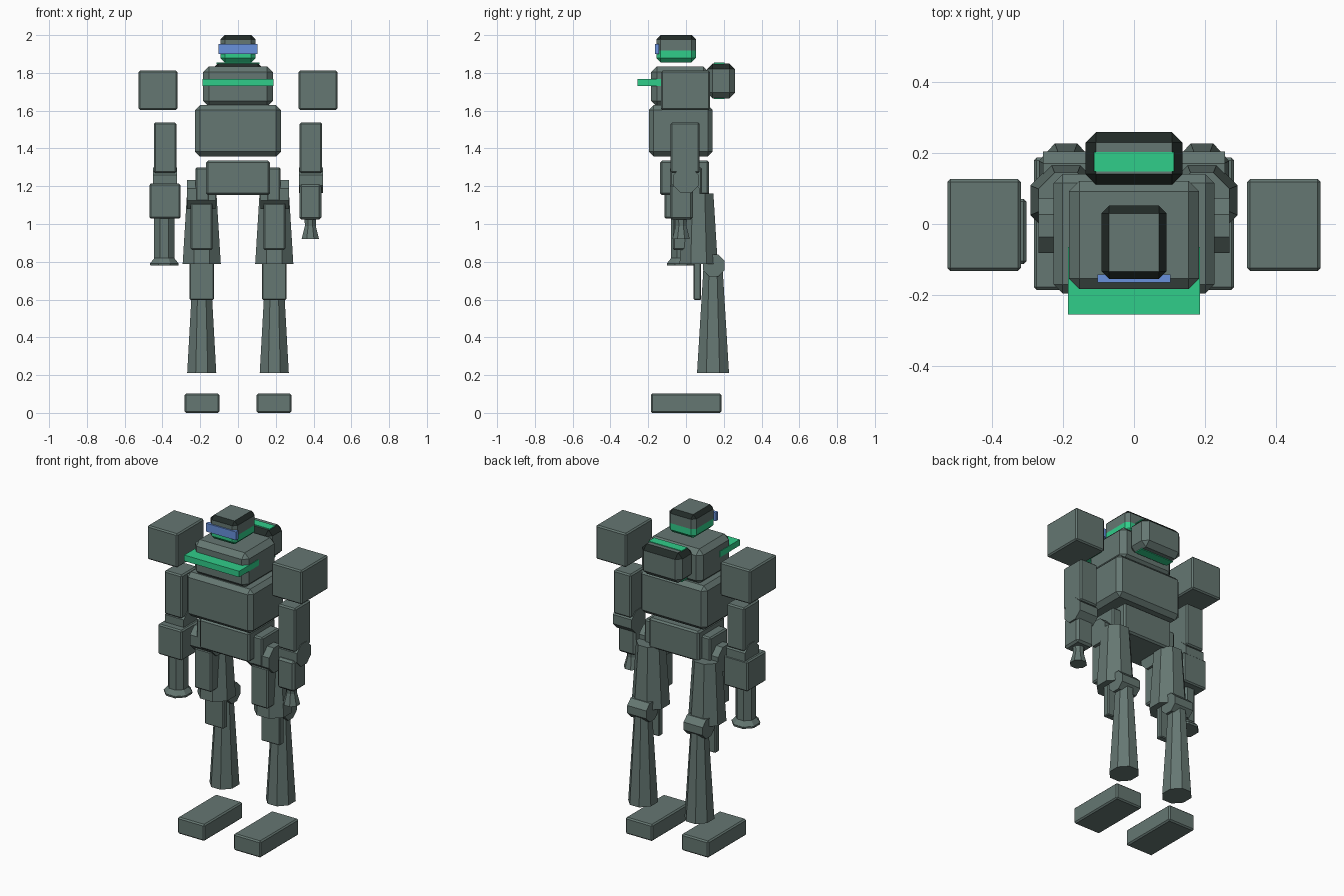
import bpy, bmesh, math
from mathutils import Matrix, Vector

if "Cube" in bpy.data.objects:
    bpy.data.objects.remove(bpy.data.objects["Cube"])


def material(name, rgb):
    m = bpy.data.materials.new(name)
    m.diffuse_color = (*rgb, 1)
    m.use_nodes = True
    m.node_tree.nodes["Principled BSDF"].inputs["Base Color"].default_value = m.diffuse_color
    return m


GREY = material("grey green armour", (0.130, 0.184, 0.168))
GREEN = material("bright green", (0.030, 0.610, 0.255))
BLUE = material("visor blue", (0.140, 0.285, 0.720))
DARK = material("dark trim", (0.016, 0.024, 0.021))


def finish(name, bm, mat):
    bmesh.ops.recalc_face_normals(bm, faces=bm.faces)
    mesh = bpy.data.meshes.new(name)
    bm.to_mesh(mesh)
    bm.free()
    mesh.materials.append(mat)
    ob = bpy.data.objects.new(name, mesh)
    bpy.context.collection.objects.link(ob)
    return ob


def box(name, x, y, z, mat=GREY, bevel=0.008, segments=1):
    """Chamfered box from (min, max) ranges."""
    bm = bmesh.new()
    lo, hi = (Vector(c) for c in zip(sorted(x), sorted(y), sorted(z)))
    bmesh.ops.create_cube(bm, size=1, matrix=Matrix.Translation((lo + hi) / 2) @ Matrix.Diagonal((*(hi - lo), 1)))
    if bevel:
        bmesh.ops.bevel(bm, geom=bm.edges[:], offset=bevel, segments=segments,
                        profile=0.5, affect='EDGES')
    return finish(name, bm, mat)


def cone(name, centre, r_low, r_top, depth, axis='Z', scale_y=1.0):
    """Eight-sided cylinder or tapered cone, flat sides facing the axes; radii are to the flats."""
    bm = bmesh.new()
    k = 1 / math.cos(math.pi / 8)
    rot = Matrix.Rotation(math.pi / 8, 4, 'Z')
    if axis == 'X':
        rot = Matrix.Rotation(math.pi / 2, 4, 'Y') @ rot
    bmesh.ops.create_cone(bm, cap_ends=True, segments=8, radius1=r_low * k, radius2=r_top * k, depth=depth,
                          matrix=Matrix.Translation(centre) @ Matrix.Diagonal((1, scale_y, 1, 1)) @ rot)
    return finish(name, bm, GREY)


def trim_top(ob):
    """Dark upper chamfers."""
    ob.data.materials.append(DARK)
    for p in ob.data.polygons:
        if 0.3 < p.normal.z < 0.95:
            p.material_index = len(ob.data.materials) - 1


# Head with green lower half, dark top trim, and visor
head = box("head", (-0.092, 0.092), (-0.156, 0.052), (1.856, 2.0), bevel=0.022)
head.data.materials.append(GREEN)
bm = bmesh.new()
bm.from_mesh(head.data)
bmesh.ops.bisect_plane(bm, geom=bm.verts[:] + bm.edges[:] + bm.faces[:],
                       plane_co=(0, 0, 1.918), plane_no=(0, 0, 1))
for f in bm.faces:
    f.material_index = int(f.calc_center_median().z < 1.918)
bm.to_mesh(head.data)
bm.free()
trim_top(head)
box("visor", (-0.103, 0.103), (-0.165, -0.143), (1.901, 1.952), BLUE, bevel=0)

# Torso stack
box("upper_chest", (-0.184, 0.184), (-0.184, 0.122), (1.62, 1.834), bevel=0.03)
box("chest_plate", (-0.187, 0.187), (-0.256, -0.065), (1.731, 1.768), GREEN, bevel=0)
box("torso", (-0.227, 0.227), (-0.196, 0.141), (1.358, 1.629), bevel=0.025)
box("pelvis", (-0.169, 0.169), (-0.137, 0.122), (1.153, 1.336), bevel=0.01)

# Backpack with green vents above and below
trim_top(box("backpack", (-0.137, 0.137), (0.111, 0.26), (1.665, 1.85), bevel=0.03))
for label, z in (("top", 1.848), ("bottom", 1.661)):
    box("backpack_vent_" + label, (-0.113, 0.113), (0.148, 0.203), (z, z + 0.006), GREEN, bevel=0)

for s, side in ((-1, "left"), (1, "right")):
    def sx(a, b):
        return (s * a, s * b)

    # Shoulder and upper arm
    box("shoulder_" + side, sx(0.32, 0.527), (-0.133, 0.127), (1.604, 1.812))
    box("upper_arm_" + side, sx(0.326, 0.446), (-0.082, 0.072), (1.27, 1.537))
    cone("elbow_" + side, (s * 0.386, 0, 1.232), 0.068, 0.068, 0.128, axis='X')

    # Hip, thigh and thigh plate
    box("hip_block_" + side, sx(0.15, 0.225), (-0.085, 0.085), (1.12, 1.3))
    cone("hip_joint_" + side, (s * 0.195, -0.005, 1.157), 0.077, 0.077, 0.15, axis='X')
    cone("thigh_" + side, (s * 0.192, 0.067, 0.975), 0.101, 0.078, 0.374)
    box("thigh_plate_" + side, sx(0.134, 0.251), (-0.07, 0.03), (0.863, 1.112))

    # Knee, knee guard, shin and foot
    cone("knee_" + side, (s * 0.192, 0.147, 0.78), 0.058, 0.058, 0.13, axis='X')
    box("knee_guard_" + side, sx(0.128, 0.256), (0.04, 0.08), (0.598, 0.82), bevel=0.005)
    cone("shin_" + side, (s * 0.192, 0.143, 0.48), 0.077, 0.047, 0.54, scale_y=1.1)
    box("foot_" + side, sx(0.099, 0.283), (-0.186, 0.188), (0.0, 0.102))

# Gun forearm on the left
box("gun_forearm", (-0.469, -0.304), (-0.113, 0.071), (1.028, 1.214))
cone("gun_barrel", (-0.39, -0.026, 0.93), 0.054, 0.054, 0.22)
cone("gun_flare", (-0.39, -0.026, 0.813), 0.076, 0.04, 0.045)
cone("gun_muzzle", (-0.39, -0.026, 0.786), 0.074, 0.076, 0.012)

# Plain forearm and hand on the right
box("forearm", (0.325, 0.441), (-0.086, 0.036), (1.023, 1.21), bevel=0.012)
cone("wrist", (0.383, -0.026, 1.01), 0.028, 0.032, 0.06)
cone("hand", (0.383, -0.026, 0.96), 0.046, 0.026, 0.08)
